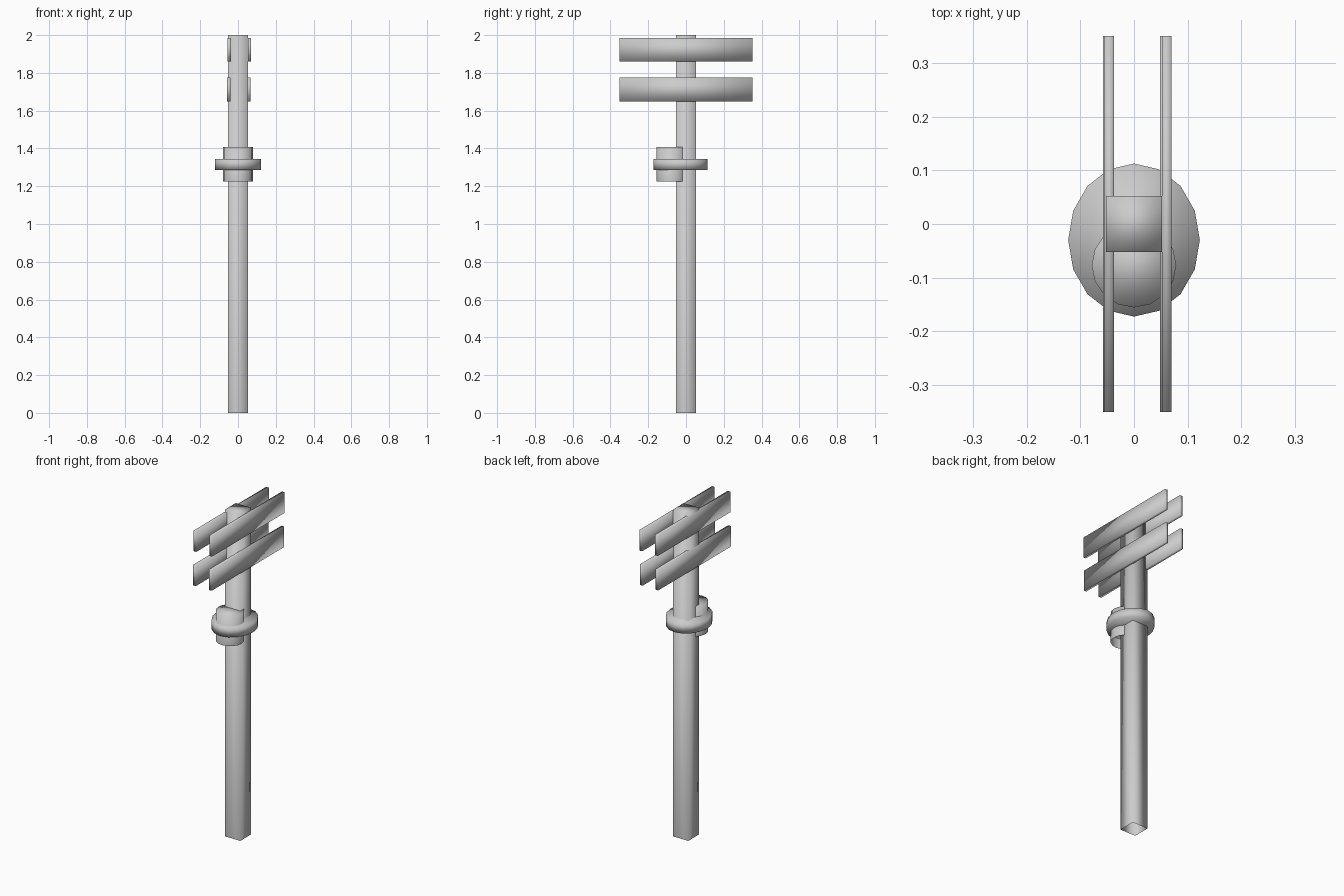
import bpy
import bmesh
from mathutils import Matrix

if "Cube" in bpy.data.objects:
    bpy.data.objects.remove(bpy.data.objects["Cube"], do_unlink=True)

GREY = (0.6, 0.6, 0.6, 1.0)
grey = bpy.data.materials.new("plain grey")
grey.use_nodes = True
grey.diffuse_color = GREY
for node in grey.node_tree.nodes:
    if node.type == 'BSDF_PRINCIPLED':
        node.inputs["Base Color"].default_value = GREY


def add_part(name, center, size, sides=0, open_bottom=False):
    """Box (sides=0) or upright elliptical drum, sized by its full extents."""
    bm = bmesh.new()
    if sides:
        bmesh.ops.create_cone(bm, cap_ends=True, segments=sides,
                              radius1=0.5, radius2=0.5, depth=1)
    else:
        bmesh.ops.create_cube(bm, size=1)
    if open_bottom:
        bottom = [f for f in bm.faces if f.normal.z < -0.9]
        bmesh.ops.delete(bm, geom=bottom, context='FACES_ONLY')
    bm.transform(Matrix.Diagonal((*size, 1)))
    for face in bm.faces:
        face.smooth = True
    mesh = bpy.data.meshes.new(name)
    bm.to_mesh(mesh)
    bm.free()
    mesh.materials.append(grey)
    obj = bpy.data.objects.new(name, mesh)
    obj.location = center
    bpy.context.collection.objects.link(obj)
    return obj


# Square post, open where it meets the ground
add_part("post", (0, 0, 1), (0.105, 0.105, 2), open_bottom=True)

# Oval collar around the post, with a drum set into its front
add_part("collar", (0, -0.03, 1.316), (0.246, 0.286, 0.058), sides=16)
add_part("front_drum", (0, -0.077, 1.316), (0.158, 0.158, 0.184),
         sides=16, open_bottom=True)

# Two pairs of long boards on either side of the post
for level, z, shift in (("upper", 1.922, 0), ("lower", 1.712, -0.003)):
    for side, x in (("right", -0.046), ("left", 0.061)):
        add_part(f"{level}_{side}_board", (x + shift, 0, z),
                 (0.018, 0.702, 0.126))
